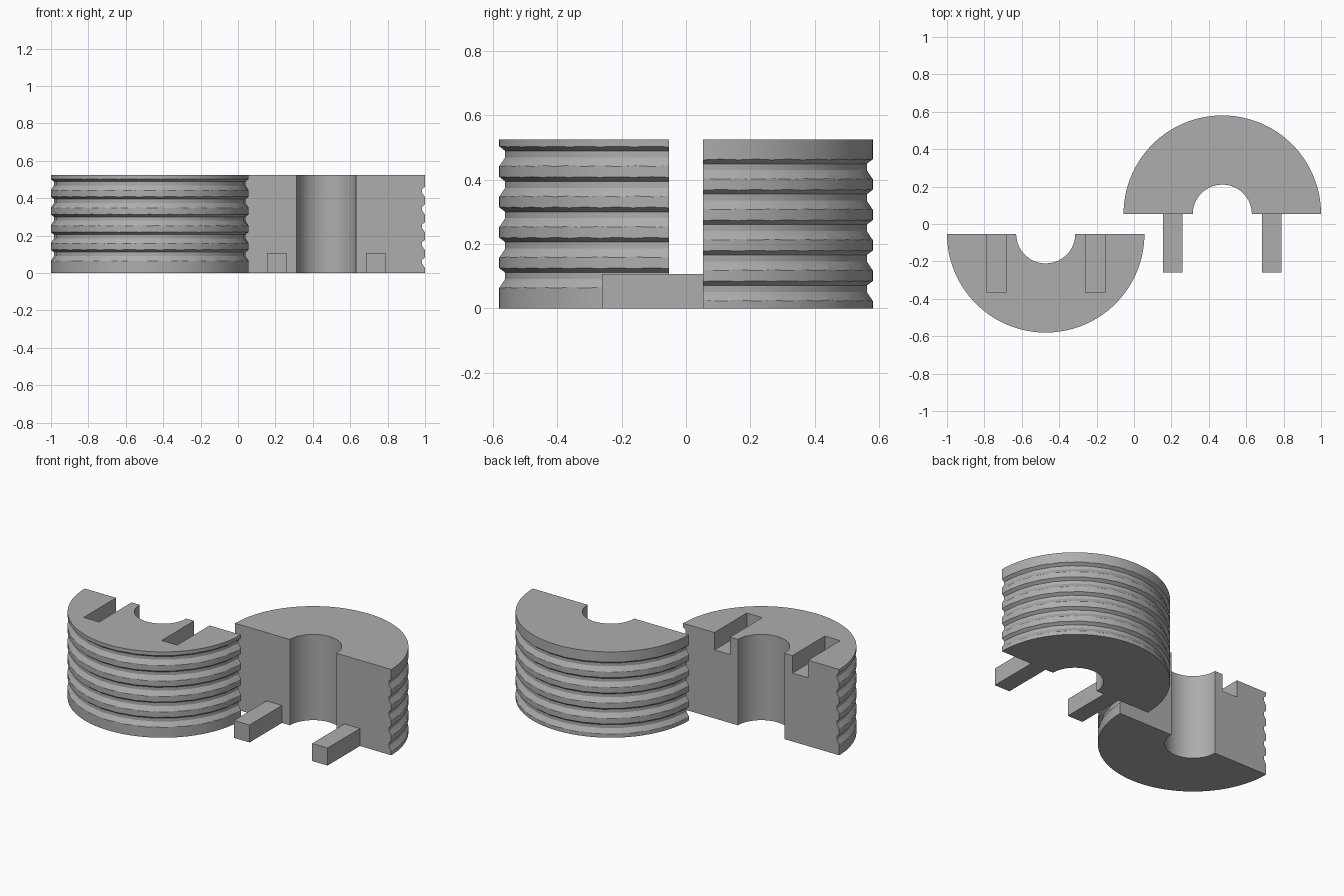
import bpy, bmesh, math
from mathutils import Matrix

R, BORE, H = 0.528, 0.158, 0.525      # half-shell outer radius, bore radius, height
CX, CY = 0.472, 0.0525                # half-shell centre offsets
KEY_W, KEY_H, KEY_L, KEY_X = 0.105, 0.107, 0.313, 0.264
PITCH, GROOVES = 0.0945, 5

if "Cube" in bpy.data.objects:
    bpy.data.objects.remove(bpy.data.objects["Cube"], do_unlink=True)

grey = bpy.data.materials.new("plain grey")
grey.use_nodes = True
colour = (0.42, 0.42, 0.42, 1)
grey.diffuse_color = colour
grey.node_tree.nodes["Principled BSDF"].inputs["Base Color"].default_value = colour


def finish(name, bm):
    bmesh.ops.recalc_face_normals(bm, faces=bm.faces)
    mesh = bpy.data.meshes.new(name)
    bm.to_mesh(mesh)
    bm.free()
    ob = bpy.data.objects.new(name, mesh)
    bpy.context.collection.objects.link(ob)
    mesh.materials.append(grey)
    return ob


def add_box(bm, x0, x1, y0, y1, z0, z1):
    m = Matrix.Translation(((x0 + x1) / 2, (y0 + y1) / 2, (z0 + z1) / 2))
    m = m @ Matrix.Diagonal((x1 - x0, y1 - y0, z1 - z0, 1))
    bmesh.ops.create_cube(bm, size=1, matrix=m)


def arc(radius, steps, side):
    return [(radius * math.cos(math.pi * i / steps), side * radius * math.sin(math.pi * i / steps))
            for i in range(steps + 1)]


def half_shell(name, cx, cy, side):
    """Half cylinder with a half bore, bulging toward side * y."""
    bm = bmesh.new()
    outline = arc(R, 64, side) + arc(BORE, 32, side)[::-1]
    face = bm.faces.new([bm.verts.new((cx + x, cy + y, 0)) for x, y in outline])
    top = bmesh.ops.extrude_face_region(bm, geom=[face])["geom"]
    bmesh.ops.translate(bm, vec=(0, 0, H), verts=[v for v in top if isinstance(v, bmesh.types.BMVert)])
    return finish(name, bm)


def groove_rings(name, cx, cy, first):
    """Coarse rings that cut the grooves into the outer wall."""
    profile = [(-0.016, 0.024), (0, 0), (0.01, -0.014), (0.05, -0.014),
               (0.05, 0.064), (0.01, 0.064), (0, 0.056), (-0.016, 0.044)]
    steps = 30
    bm = bmesh.new()
    for k in range(GROOVES):
        rings = []
        for i in range(steps):
            a = math.tau * i / steps
            rings.append([bm.verts.new((cx + (R + d) * math.cos(a), cy + (R + d) * math.sin(a),
                                        first + k * PITCH + z)) for d, z in profile])
        for i in range(steps):
            p, q = rings[i], rings[(i + 1) % steps]
            for j in range(len(profile)):
                n = (j + 1) % len(profile)
                bm.faces.new((p[j], p[n], q[n], q[j]))
    return finish(name, bm)


def cut(ob, cutter):
    mod = ob.modifiers.new("cut", "BOOLEAN")
    mod.operation, mod.solver, mod.object = "DIFFERENCE", "EXACT", cutter
    bpy.context.view_layer.objects.active = ob
    bpy.ops.object.modifier_apply(modifier=mod.name)
    bpy.data.objects.remove(cutter, do_unlink=True)


# Grooved half shells
front = half_shell("socket_half", -CX, -CY, -1)
back = half_shell("key_half", CX, CY, 1)
cut(front, groove_rings("front_groove_cutter", -CX, -CY, 0.067))
cut(back, groove_rings("back_groove_cutter", CX, CY, 0.027))

# Key slots in the top of the front half
bm = bmesh.new()
for s in (-1, 1):
    x = -CX + s * KEY_X
    add_box(bm, x - KEY_W / 2, x + KEY_W / 2, -CY - KEY_L, 0.05, H - KEY_H, H + 0.1)
cut(front, finish("slot_cutter", bm))

# Keys reaching forward from the base of the back half
for s, label in ((-1, "right_key"), (1, "left_key")):
    bm = bmesh.new()
    x = CX + s * KEY_X
    add_box(bm, x - KEY_W / 2, x + KEY_W / 2, CY - KEY_L, CY, 0, KEY_H)
    finish(label, bm)

# Smooth round walls, crisp edges
for ob in (front, back):
    bpy.ops.object.select_all(action="DESELECT")
    ob.select_set(True)
    bpy.context.view_layer.objects.active = ob
    bpy.ops.object.shade_smooth_by_angle(angle=math.radians(20))
